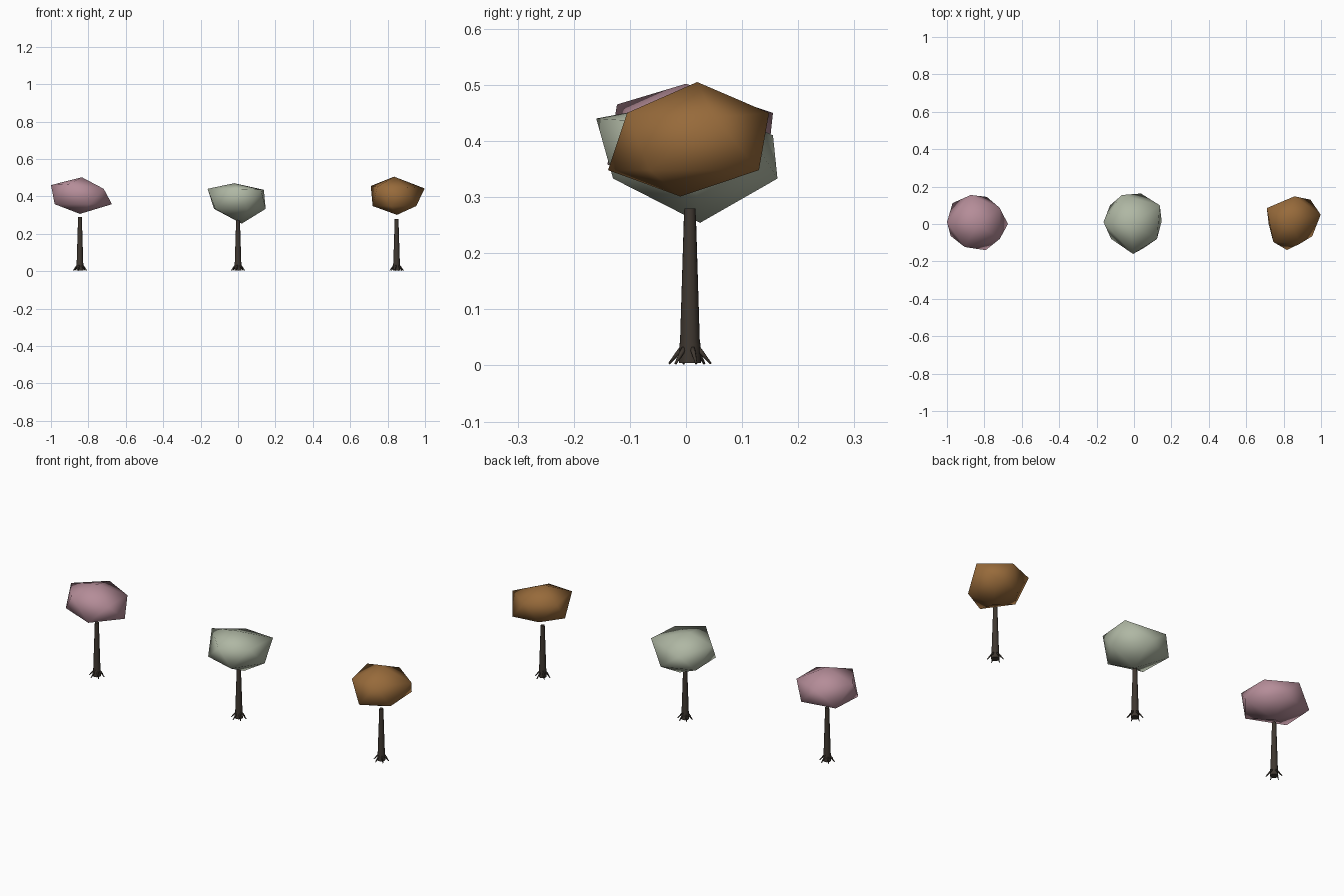
import bpy, bmesh, math
from mathutils import Vector

if "Cube" in bpy.data.objects:
    bpy.data.objects.remove(bpy.data.objects["Cube"], do_unlink=True)


def make_material(name, rgb):
    mat = bpy.data.materials.new(name)
    mat.use_nodes = True
    color = (*rgb, 1)
    mat.diffuse_color = color
    mat.node_tree.nodes["Principled BSDF"].inputs["Base Color"].default_value = color
    return mat


def add_object(name, bm, mat, location):
    bmesh.ops.recalc_face_normals(bm, faces=bm.faces)
    for face in bm.faces:
        face.smooth = True
    mesh = bpy.data.meshes.new(name)
    bm.to_mesh(mesh)
    bm.free()
    mesh.materials.append(mat)
    obj = bpy.data.objects.new(name, mesh)
    obj.location = location
    bpy.context.collection.objects.link(obj)
    return obj


def add_tube(bm, points, radii, sides):
    """Tapered tube following a short path, with closed ends."""
    rings = []
    for i, p in enumerate(points):
        along = points[min(i + 1, len(points) - 1)] - points[max(i - 1, 0)]
        turn = along.to_track_quat('Z', 'Y')
        rings.append([bm.verts.new(p + turn @ Vector((
            radii[i] * math.cos(math.tau * k / sides),
            radii[i] * math.sin(math.tau * k / sides), 0))) for k in range(sides)])
    for low, high in zip(rings, rings[1:]):
        for k in range(sides):
            n = (k + 1) % sides
            bm.faces.new((low[k], low[n], high[n], high[k]))
    bm.faces.new(rings[0][::-1])
    bm.faces.new(rings[-1])


def add_crown(name, mat, location, outline, upper_z, lower_z, top, bottom):
    """Uneven twenty-sided crown: the outline alternates upper and lower corners."""
    bm = bmesh.new()
    ring = [bm.verts.new((x, y, lower_z if i % 2 else upper_z[i // 2]))
            for i, (x, y) in enumerate(outline)]
    peak, base = bm.verts.new(top), bm.verts.new(bottom)
    count = len(ring)
    for i in range(count):
        a, b, c = ring[i], ring[(i + 1) % count], ring[(i + 2) % count]
        bm.faces.new((a, b, c))
        bm.faces.new((a, c, base if i % 2 else peak))
    add_object(name, bm, mat, location)


def add_trunk(name, mat, location, height):
    # Tapered stem
    bm = bmesh.new()
    add_tube(bm, [Vector((0, 0, z)) for z in (0.03, height)], (0.018, 0.010), 12)
    stem = add_object(name + "_trunk", bm, mat, location)
    # Slightly wider foot
    bm = bmesh.new()
    add_tube(bm, [Vector((0, 0, z)) for z in (0.004, 0.04)], (0.0195, 0.0185), 12)
    foot = add_object(name + "_trunk_foot", bm, mat, location)
    for obj in (stem, foot):
        bpy.ops.object.select_all(action='DESELECT')
        obj.select_set(True)
        bpy.context.view_layer.objects.active = obj
        bpy.ops.object.shade_smooth_by_angle(angle=math.radians(40))
    # Spreading roots
    bm = bmesh.new()
    for k in range(6):
        a = math.tau * k / 6 + 0.3
        path = [Vector((r * math.cos(a), r * math.sin(a), z))
                for r, z in ((0.015, 0.03), (0.023, 0.021), (0.038, 0.003))]
        add_tube(bm, path, (0.005, 0.004, 0.002), 6)
    add_object(name + "_roots", bm, mat, location)


bark = make_material("dark_bark", (0.05, 0.039, 0.03))
pink = make_material("dusty_pink_leaves", (0.46, 0.265, 0.315))
green = make_material("pale_green_leaves", (0.43, 0.475, 0.37))
brown = make_material("autumn_brown_leaves", (0.31, 0.145, 0.043))

# Stems and roots
for name, x, height in (("pink_tree", -.845, .29), ("green_tree", 0, .28), ("brown_tree", .848, .28)):
    add_trunk(name, bark, (x, 0.007, 0), height)

# Crowns
add_crown("pink_tree_crown", pink, (-.845, 0, 0),
          [(-.155, .01), (-.06, -.123)][:1] +
          [(-.135, -.064), (-.06, -.123), (.052, -.14), (.127, -.08),
           (.171, 0), (.127, .086), (.058, .145), (-.028, .155), (-.125, .112)],
          (.46, .465, .44, .44, .45), .358, (.01, 0, .502), (0, .01, .306))
add_crown("green_tree_crown", green, (0, 0, 0),
          [(-.163, .01), (-.122, -.08), (-.005, -.16), (.05, -.13), (.123, -.08),
           (.148, .015), (.138, .10), (.037, .163), (-.064, .155), (-.128, .10)],
          (.44, .44, .435, .435, .41), .333, (-.02, 0, .47), (.02, .025, .254))
add_crown("brown_tree_crown", brown, (.848, 0, 0),
          [(.15, .05), (.105, -.065), (.04, -.105), (-.03, -.139), (-.103, -.096),
           (-.128, 0), (-.138, .085), (-.05, .11), (.01, .148), (.095, .13)],
          (.442, .45, .45, .455, .45), .348, (-.013, .02, .505), (.002, -.01, .301))
